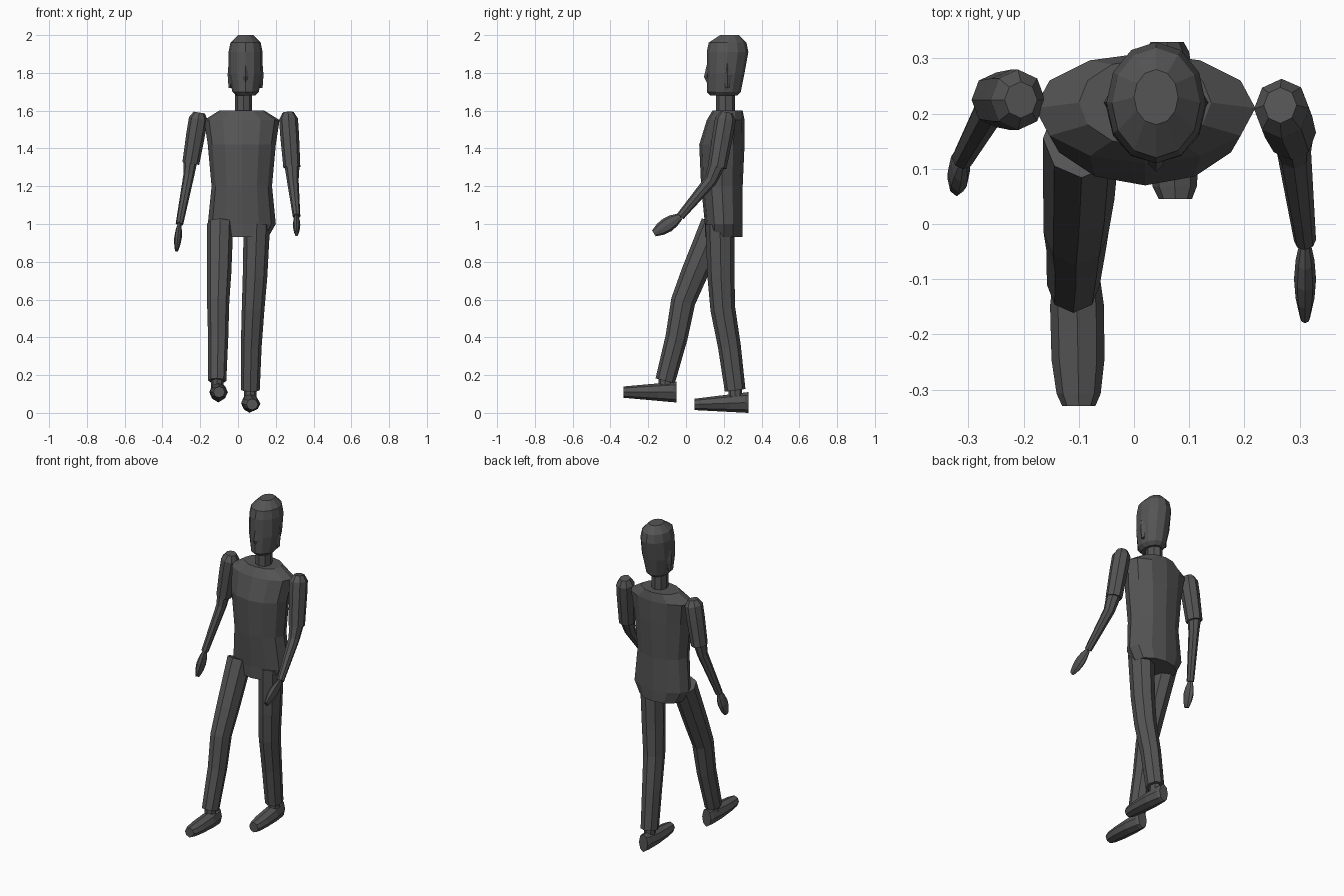
import bpy
import bmesh
from math import sin, cos, pi, sqrt
from mathutils import Vector

default_cube = bpy.data.objects.get("Cube")
if default_cube:
    bpy.data.objects.remove(default_cube)

SHADE = (0.09, 0.09, 0.09, 1)
grey = bpy.data.materials.new("dark_grey")
grey.use_nodes = True
grey.diffuse_color = SHADE
grey.node_tree.nodes["Principled BSDF"].inputs["Base Color"].default_value = SHADE

UP = Vector((0, 0, 1))
FORWARD = Vector((0, -1, 0))


def loft(name, centres, radii, sides=8, axis=None):
    """Skin elliptical rings; without a fixed axis the rings follow the path."""
    bm = bmesh.new()
    centres = [Vector(centre) for centre in centres]
    last = len(centres) - 1
    loops = []
    for i, (centre, (width, depth)) in enumerate(zip(centres, radii)):
        before = centre - centres[max(i - 1, 0)]
        after = centres[min(i + 1, last)] - centre
        along = axis or (before.normalized() + after.normalized()).normalized()
        across = along.orthogonal() if abs(along.x) > 0.9 else Vector((1, 0, 0))
        across = (across - along * across.dot(along)).normalized()
        outward = along.cross(across)
        angles = [2 * pi * k / sides for k in range(sides)]
        loops.append([bm.verts.new(centre + across * width * cos(a) + outward * depth * sin(a))
                      for a in angles])
    for lower, upper in zip(loops, loops[1:]):
        for k in range(sides):
            bm.faces.new((lower[k - 1], lower[k], upper[k], upper[k - 1]))
    bm.faces.new(loops[0])
    bm.faces.new(loops[-1])
    bmesh.ops.recalc_face_normals(bm, faces=bm.faces)
    mesh = bpy.data.meshes.new(name)
    bm.to_mesh(mesh)
    bm.free()
    mesh.materials.append(grey)
    bpy.context.collection.objects.link(bpy.data.objects.new(name, mesh))


def stack(name, x, rings, sides=12):
    """Upright body part from rings of height, y, half width and half depth."""
    loft(name, [(x, y, z) for z, y, width, depth in rings],
         [(width, depth) for z, y, width, depth in rings], sides, UP)


def limb(name, path, start, end):
    """Tube whose radius changes evenly from start to end, slightly deeper than wide."""
    steps = [i / (len(path) - 1) for i in range(len(path))]
    sizes = [start + (end - start) * t for t in steps]
    loft(name, path, [(size, size * 1.1) for size in sizes])


def sleeve(name, shoulder, elbow):
    """Upper arm with a bevelled shoulder cap."""
    shoulder, elbow = Vector(shoulder), Vector(elbow)
    steps = (0, 0.12, 0.4, 1)
    sizes = (0.03, 0.05, 0.05, 0.045)
    loft(name, [shoulder.lerp(elbow, t) for t in steps], [(s, s * 1.1) for s in sizes])


def hand(name, wrist, tip):
    """Flat, leaf-shaped hand."""
    wrist, tip = Vector(wrist), Vector(tip)
    steps = [i / 4 for i in range(5)]
    spread = [sin(pi * (0.15 + 0.7 * t)) for t in steps]
    loft(name, [wrist.lerp(tip, t) for t in steps], [(0.02 * s, 0.04 * s) for s in spread])


def shoe(name, heel, toe):
    """Shoe that is tallest at the heel and rounds off at the toe."""
    heel, toe = Vector(heel), Vector(toe)
    steps = (0, 0.06, 0.35, 0.7, 0.92, 1)
    widths = [0.03 + 0.02 * sqrt(sin(pi * t)) for t in steps]
    heights = [0.055 - 0.025 * t for t in steps]
    loft(name, [heel.lerp(toe, t) for t in steps], list(zip(widths, heights)), axis=FORWARD)


# Torso with rounded shoulders and shirt hem
stack("torso", 0.02, [
    (0.93, 0.2, 0.14, 0.1), (1, 0.2, 0.18, 0.1), (1.2, 0.19, 0.16, 0.11),
    (1.42, 0.19, 0.18, 0.12), (1.55, 0.21, 0.2, 0.1), (1.6, 0.22, 0.12, 0.08)])

# Neck and head
stack("neck", 0.03, [(1.57, 0.21, 0.045, 0.05), (1.73, 0.21, 0.045, 0.05)], 8)
stack("head", 0.04, [
    (1.68, 0.2, 0.05, 0.07), (1.7, 0.2, 0.07, 0.09), (1.8, 0.21, 0.09, 0.1),
    (1.91, 0.22, 0.09, 0.11), (1.96, 0.22, 0.08, 0.1), (2, 0.23, 0.04, 0.05)])
stack("nose", 0.04, [(1.85, 0.12, 0.006, 0.008), (1.78, 0.11, 0.015, 0.015),
                     (1.75, 0.12, 0.01, 0.01)], 4)
for ear, x in (("left_ear", 0.12), ("right_ear", -0.04)):
    stack(ear, x, [(1.72, 0.22, 0.01, 0.01), (1.79, 0.22, 0.015, 0.025),
                   (1.85, 0.22, 0.01, 0.02)], 4)

# Left arm swings forward
left_elbow, left_wrist = (0.29, 0.13, 1.23), (0.31, -0.03, 1.04)
sleeve("left_sleeve", (0.265, 0.215, 1.59), (0.285, 0.165, 1.3))
limb("left_forearm", [(0.285, 0.17, 1.33), left_elbow, left_wrist], 0.042, 0.02)
hand("left_hand", left_wrist, (0.31, -0.17, 0.95))

# Right arm hangs back
right_elbow, right_wrist = (-0.26, 0.21, 1.26), (-0.31, 0.12, 1)
sleeve("right_sleeve", (-0.205, 0.225, 1.59), (-0.25, 0.225, 1.32))
limb("right_forearm", [(-0.25, 0.225, 1.35), right_elbow, right_wrist], 0.038, 0.02)
hand("right_hand", right_wrist, (-0.325, 0.07, 0.86))

# Trouser legs, ankles and shoes
left_cuff, right_cuff = (0.065, 0.26, 0.12), (-0.11, -0.11, 0.17)
limb("left_leg", [(0.1, 0.18, 1), (0.09, 0.185, 0.72), (0.08, 0.195, 0.55),
                  (0.07, 0.23, 0.35), left_cuff], 0.07, 0.05)
limb("right_leg", [(-0.095, 0.155, 1), (-0.1, 0.045, 0.74), (-0.105, -0.015, 0.59),
                   (-0.105, -0.05, 0.4), right_cuff], 0.07, 0.048)
for ankle, cuff in (("left_ankle", left_cuff), ("right_ankle", right_cuff)):
    limb(ankle, [Vector(cuff) + UP * 0.04, Vector(cuff) - UP * 0.06], 0.032, 0.032)
shoe("left_shoe", (0.06, 0.33, 0.055), (0.075, 0.045, 0.045))
shoe("right_shoe", (-0.105, -0.05, 0.11), (-0.1, -0.33, 0.11))
